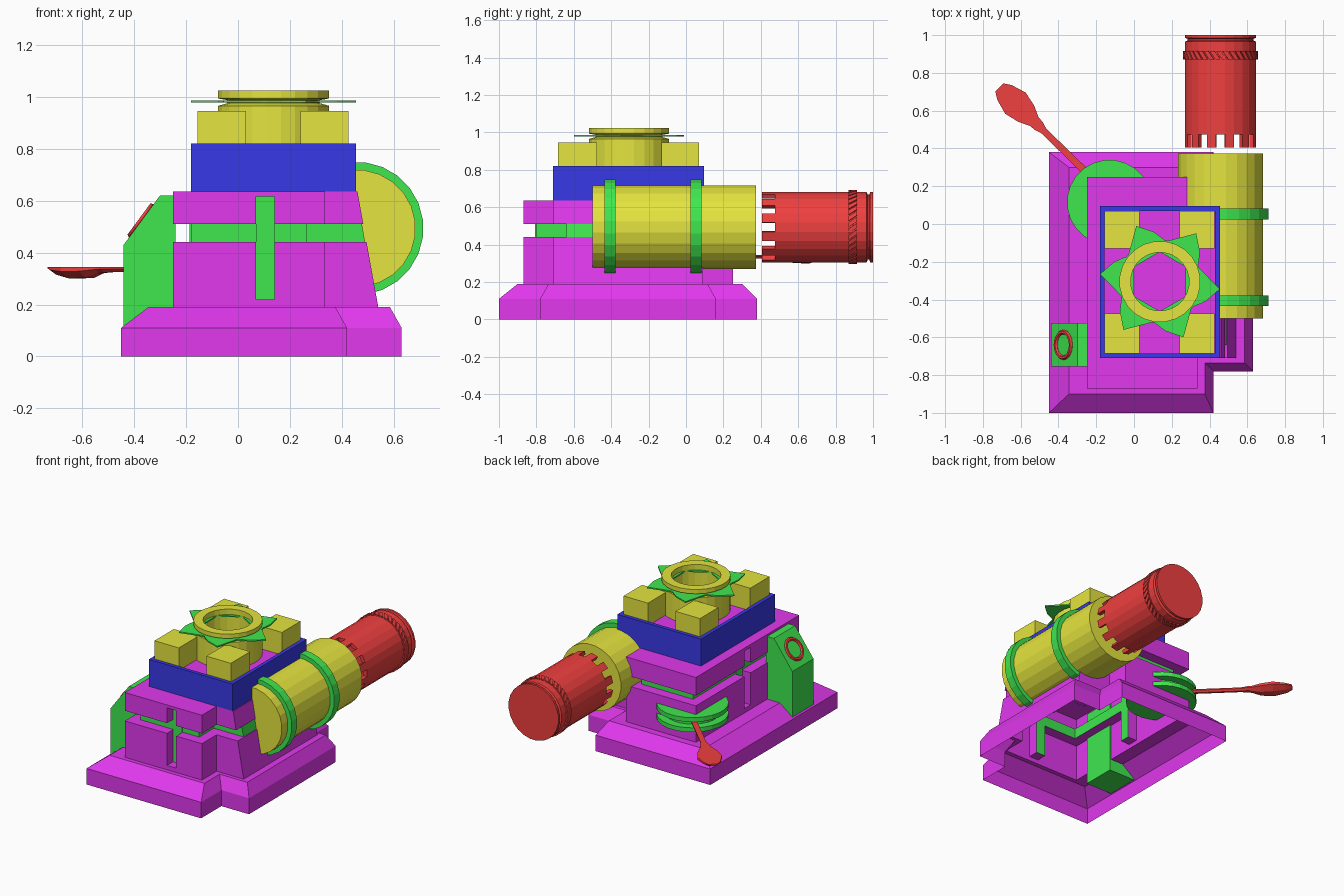
import bpy, bmesh, math
from mathutils import Vector

if "Cube" in bpy.data.objects:
    bpy.data.objects.remove(bpy.data.objects["Cube"])


def material(name, rgb):
    m = bpy.data.materials.new(name)
    m.diffuse_color = (*rgb, 1)
    m.use_nodes = True
    m.node_tree.nodes["Principled BSDF"].inputs["Base Color"].default_value = m.diffuse_color
    return m


PURPLE = material("purple", (0.75, 0.04, 0.85))
YELLOW = material("yellow", (0.78, 0.78, 0.05))
GREEN = material("green", (0.05, 0.8, 0.08))
BLUE = material("blue", (0.04, 0.04, 0.8))
RED = material("red", (0.87, 0.05, 0.05))


def loft(name, rings, mat, caps=True, cyclic=False):
    """Skin a stack of point rings that share one vertex count."""
    bm = bmesh.new()
    vs = [[bm.verts.new(p) for p in r] for r in rings]
    n = len(vs[0])
    pairs = list(zip(vs, vs[1:])) + ([(vs[-1], vs[0])] if cyclic else [])
    for a, b in pairs:
        for i in range(n):
            j = (i + 1) % n
            bm.faces.new((a[i], a[j], b[j], b[i]))
    if caps and not cyclic:
        bm.faces.new(vs[0][::-1])
        bm.faces.new(vs[-1])
    bmesh.ops.recalc_face_normals(bm, faces=bm.faces)
    me = bpy.data.meshes.new(name)
    bm.to_mesh(me)
    bm.free()
    if mat:
        me.materials.append(mat)
    ob = bpy.data.objects.new(name, me)
    bpy.context.collection.objects.link(ob)
    return ob


def rect(x0, x1, y0, y1, z):
    return [(x0, y0, z), (x1, y0, z), (x1, y1, z), (x0, y1, z)]


def box(name, x0, x1, y0, y1, z0, z1, mat):
    return loft(name, [rect(x0, x1, y0, y1, z0), rect(x0, x1, y0, y1, z1)], mat)


def lathe(name, profile, n, mat, c, axis="Z", cyclic=False):
    """Turn (radius, position) pairs about a Z or Y axis through c."""
    rings = []
    for r, t in profile:
        ang = [2 * math.pi * (i + 0.5) / n for i in range(n)]
        uv = [(c[0] + r * math.cos(a), c[1] + r * math.sin(a)) for a in ang]
        rings.append([(u, v, t) if axis == "Z" else (u, t, v) for u, v in uv])
    return loft(name, rings, mat, cyclic=cyclic)


# Hollow plinth and grooved body, one skin with matching L-shaped outlines
def plinth(z, l=0, f=0, r=0, b=0):
    x0, x1, x2 = -0.45 + l, 0.42 - r, 0.63 - r
    y0, y1, y2, y3 = -1 + f, -0.78 + r, 0.16 - r, 0.38 - b
    return [(x0, y0, z), (x1, y0, z), (x1, y1, z), (x2, y1, z),
            (x2, y2, z), (x1, y2, z), (x1, y3, z), (x0, y3, z)]


def body_ring(z, d=0.0):
    xr = 0.54 - (z - 0.19) * 0.18 - d * 0.08
    return [(-0.25 + d, -0.87 + d, z), (0.335 - d, -0.87 + d, z),
            (0.335 - d, -0.71 + d, z), (xr, -0.71 + d, z),
            (xr, 0.09 - d, z), (0.28 - d, 0.09 - d, z),
            (0.28 - d, 0.25 - d, z), (-0.25 + d, 0.25 - d, z)]


body = loft("body_and_plinth", [
    plinth(0), plinth(0.11), plinth(0.19, 0.105, 0.1, 0.045, 0.08),
    body_ring(0.19), body_ring(0.44), body_ring(0.44, 0.07),
    body_ring(0.51, 0.07), body_ring(0.51), body_ring(0.635)], PURPLE)
body.data.materials.append(GREEN)
for p in body.data.polygons:
    if abs(p.center.z - 0.475) < 0.01:
        p.material_index = 1

# Vertical slots on the front and left, with green inlays
cutters = [box("front_slot_cutter", 0.07, 0.14, -0.95, -0.802, 0.22, 0.615, None),
           box("side_slot_cutter", -0.35, -0.182, -0.345, -0.275, 0.22, 0.615, None)]
bpy.context.view_layer.objects.active = body
for c in cutters:
    m = body.modifiers.new("slot", "BOOLEAN")
    m.operation, m.solver, m.object = "DIFFERENCE", "EXACT", c
    bpy.ops.object.modifier_apply(modifier=m.name)
    bpy.data.objects.remove(c)
box("front_slot_inlay", 0.07, 0.14, -0.806, -0.8, 0.22, 0.615, GREEN)
box("side_slot_inlay", -0.186, -0.18, -0.345, -0.275, 0.22, 0.615, GREEN)

# Open the underside
bm = bmesh.new()
bm.from_mesh(body.data)
low = [f for f in bm.faces if f.calc_center_median().z < 0.001]
bmesh.ops.delete(bm, geom=low, context="FACES_ONLY")
bm.to_mesh(body.data)
bm.free()

# Blue tray with purple floor and yellow corner blocks
outer, inner = (-0.18, 0.455, -0.71, 0.095), (-0.155, 0.43, -0.685, 0.07)
loft("tray_frame", [rect(*outer, 0.635), rect(*outer, 0.82),
                    rect(*inner, 0.82), rect(*inner, 0.635)], BLUE, cyclic=True)
box("tray_floor", *inner, 0.64, 0.79, PURPLE)
for x0, x1 in ((-0.155, 0.03), (0.24, 0.425)):
    for y0, y1 in ((-0.685, -0.475), (-0.13, 0.07)):
        box("corner_block", x0, x1, y0, y1, 0.785, 0.945, YELLOW)

# Top collar and spiked plate with a hexagonal hole
C = (0.137, -0.305)
lathe("top_collar", [(0.155, 0.785), (0.215, 0.785), (0.215, 0.965), (0.18, 0.975),
                     (0.18, 0.987), (0.215, 0.993), (0.215, 1.023), (0.155, 1.023)],
      24, YELLOW, C, cyclic=True)
rim, hole = [], []
for k in range(6):
    for deg, r in ((23, 0.22), (30, 0.24), (37, 0.265), (53, 0.32), (79, 0.22)):
        a = math.radians(deg + 60 * k)
        h = 0.157 * math.cos(math.pi / 6) / math.cos(math.radians((deg - 30) % 60 - 30))
        rim.append((C[0] + r * math.cos(a), C[1] + r * math.sin(a)))
        hole.append((C[0] + h * math.cos(a), C[1] + h * math.sin(a)))
loft("spiked_plate", [[(x, y, z) for x, y in pts] for pts, z in
                      ((rim, 0.977), (rim, 0.986), (hole, 0.986), (hole, 0.977))],
     GREEN, cyclic=True)

# Side barrel with green bands
B = (0.458, 0.493)
lathe("barrel", [(0.226, -0.5), (0.226, 0.373)], 24, YELLOW, B, "Y")
for y in (-0.435, 0.025):
    lathe("barrel_band", [(0.22, y), (0.256, y), (0.256, y + 0.057), (0.22, y + 0.057)],
          24, GREEN, B, "Y", cyclic=True)

# Red end piece with teeth and a roped band
lathe("end_piece", [(0.1, 0.55), (0.165, 0.55), (0.165, 0.475), (0.19, 0.475),
                    (0.19, 0.965), (0.175, 0.972), (0.175, 0.98), (0.19, 0.985),
                    (0.19, 1.0)], 24, RED, B, "Y")


def arc_quad(a0, a1, r0, r1, y):
    return [(B[0] + r * math.cos(a), y, B[1] + r * math.sin(a))
            for a, r in ((a0, r0), (a1, r0), (a1, r1), (a0, r1))]


step = math.pi / 12
for k in range(12):
    a = (2 * k + 0.5) * step
    loft("end_tooth", [arc_quad(a, a + step, 0.165, 0.19, y) for y in (0.406, 0.476)], RED)
for k in range(36):
    a = k * math.pi / 18
    loft("rope_rib", [arc_quad(a + s, a + s + 0.13, 0.184, 0.198, y)
                      for s, y in ((0, 0.87), (0.16, 0.915))], RED)

# Control wedge with red ring on the slope
side = [(-0.44, 0.11), (-0.24, 0.11), (-0.24, 0.62), (-0.3, 0.62), (-0.44, 0.43)]
loft("side_wedge", [[(x, y, z) for x, z in side] for y in (-0.755, -0.525)], GREEN)
bpy.ops.mesh.primitive_torus_add(
    major_segments=16, minor_segments=6, major_radius=0.068, minor_radius=0.012,
    location=(-0.373, -0.64, 0.523), rotation=(0, math.atan2(-0.19, 0.14), 0))
bpy.context.object.name = "wedge_ring"
bpy.context.object.data.materials.append(RED)

# Green spool at the rear corner and its red lever
lathe("lever_spool", [(0.225, 0.28), (0.225, 0.31), (0.17, 0.31), (0.17, 0.35),
                      (0.225, 0.35), (0.225, 0.38)], 24, GREEN, (-0.13, 0.115))
start, d, side = Vector((-0.27, 0.29, 0.345)), Vector((-0.715, 0.699, 0)), Vector((0.699, 0.715, 0))
rings = []
for s, w, h in ((-0.1, 0.018, 0.02), (0.29, 0.018, 0.02), (0.33, 0.03, 0.022),
                (0.36, 0.032, 0.025), (0.42, 0.06, 0.042), (0.5, 0.078, 0.045),
                (0.58, 0.055, 0.03), (0.62, 0.03, 0.012)):
    p = start + d * s
    q = p - Vector((0, 0, h))
    m = p - Vector((0, 0, 0.4 * h))
    rings.append([p - side * w, p + side * w, m + side * w,
                  q + side * w * 0.4, q - side * w * 0.4, m - side * w])
loft("lever", rings, RED)
